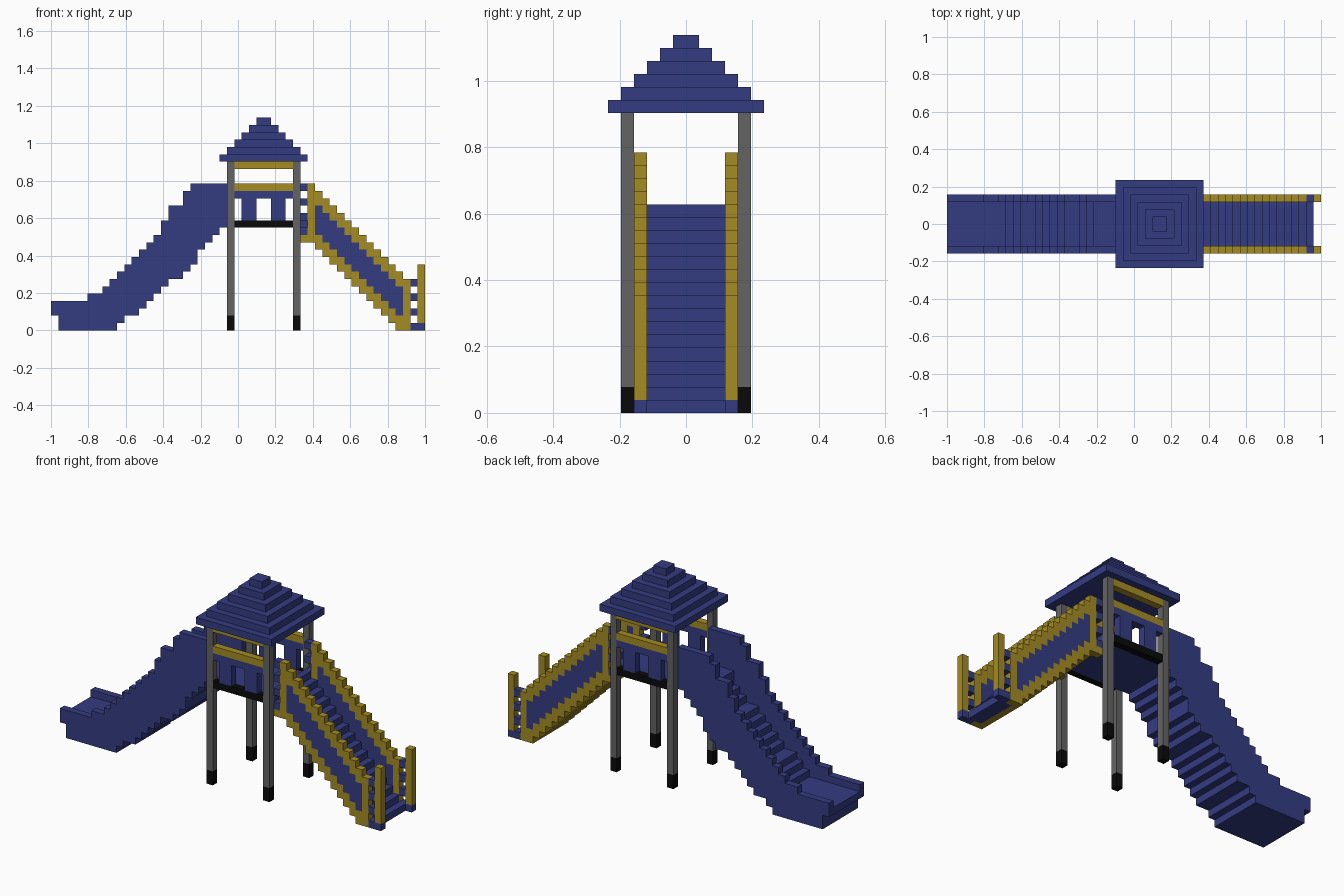
import bpy, bmesh

cube = bpy.data.objects.get("Cube")
if cube:
    bpy.data.objects.remove(cube, do_unlink=True)

U = 2 / 51          # one block


def material(name, rgb):
    m = bpy.data.materials.new(name)
    m.use_nodes = True
    m.diffuse_color = (*rgb, 1)
    bsdf = m.node_tree.nodes["Principled BSDF"]
    bsdf.inputs["Base Color"].default_value = (*rgb, 1)
    bsdf.inputs["Roughness"].default_value = 0.8
    return m


BLUE = material("blue", (0.034, 0.045, 0.222))
YELLOW = material("yellow", (0.376, 0.262, 0.017))
GREY = material("grey", (0.127, 0.127, 0.127))
BLACK = material("black", (0.003, 0.003, 0.003))


def finish(name, bm, mat):
    bmesh.ops.recalc_face_normals(bm, faces=bm.faces)
    # block units, with the x index counted from the slide end
    for v in bm.verts:
        v.co = (v.co.x * U - 1, v.co.y * U, v.co.z * U)
    mesh = bpy.data.meshes.new(name)
    bm.to_mesh(mesh)
    bm.free()
    mesh.materials.append(mat)
    obj = bpy.data.objects.new(name, mesh)
    bpy.context.collection.objects.link(obj)


def box(name, mat, x, y, z):
    bm = bmesh.new()
    bmesh.ops.create_cube(bm, size=1)
    for v in bm.verts:
        v.co = [a if c < 0 else b for c, (a, b) in zip(v.co, (x, y, z))]
    finish(name, bm, mat)


def stepped(name, mat, start, bottoms, tops, y):
    """Extrude a stepped outline, one column per block, across y."""
    low, high = [], []
    for i, (b, t) in enumerate(zip(bottoms, tops)):
        for x in (start + i, start + i + 1):
            for line, p in ((low, (x, b)), (high, (x, t))):
                # merge level runs
                if len(line) > 1 and line[-1][1] == line[-2][1] == p[1]:
                    line.pop()
                if not line or line[-1] != p:
                    line.append(p)
    bm = bmesh.new()
    face = bm.faces.new([bm.verts.new((x, y[0], z)) for x, z in low + high[::-1]])
    geo = bmesh.ops.extrude_face_region(bm, geom=[face])["geom"]
    moved = [g for g in geo if isinstance(g, bmesh.types.BMVert)]
    bmesh.ops.translate(bm, verts=moved, vec=(0, y[1] - y[0], 0))
    finish(name, bm, mat)


# Stepped pyramid roof
for k in range(6):
    h = 6 - k
    box(f"roof_tier_{k + 1}", BLUE, (29 - h, 29 + h), (-h, h), (23 + k, 24 + k))

# Platform
box("platform_floor", BLUE, (24, 34), (-4, 4), (14, 15))

# Slide bed and wall profiles
slide_low = [2] + [0] * 8 + [1, 2, 2, 3, 4, 5, 6, 7, 7, 8, 9, 11, 12, 13, 14]
wall_top = [4] * 5 + [5, 5, 6, 7, 8, 9, 10, 11, 12, 13, 15, 17, 17, 19] + [20] * 5
bed_top = [3 if i < 8 else min(15, b + 4) for i, b in enumerate(slide_low)]
stepped("slide_bed", BLUE, 0, slide_low, bed_top, (-3, 3))

# Stair treads and soffit
steps = range(34, 50)
stepped("stair_treads", BLUE, 34, [max(0, 48 - i) for i in steps],
        [50 - i for i in steps], (-3, 3))
under = range(34, 48)
stepped("stair_soffit", YELLOW, 34, [47 - i for i in under],
        [49 - i for i in under], (-3, 3))

for side, s in (("left", 1), ("right", -1)):
    front = "back" if s > 0 else "front"
    inner = sorted((3 * s, 4 * s))
    outer = sorted((4 * s, 5 * s))

    # Posts with dark feet
    for end, x in (("slide", 24), ("stair", 33)):
        box(f"{front}_{end}_post", GREY, (x, x + 1), outer, (2, 23))
        box(f"{front}_{end}_foot", BLACK, (x, x + 1), outer, (0, 2))

    # Platform railing
    box(f"{front}_top_beam", YELLOW, (25, 33), outer, (22, 23))
    box(f"{front}_hand_rail", YELLOW, (25, 33), outer, (19, 20))
    box(f"{front}_lower_rail", BLUE, (25, 33), outer, (18, 19))
    box(f"{front}_floor_beam", BLACK, (25, 33), outer, (14, 15))
    for n, x in enumerate((26, 30)):
        box(f"{front}_baluster_{n + 1}", BLUE, (x, x + 2), outer, (15, 18))

    # Slide side wall
    stepped(f"{front}_slide_wall", BLUE, 0, slide_low, wall_top, inner)

    # Stair side: panel framed by rails and uprights
    cols = range(36, 48)
    for part, mat, lo, hi in (("bottom_rail", YELLOW, 47, 49),
                              ("panel", BLUE, 49, 53),
                              ("top_rail", YELLOW, 53, 55)):
        stepped(f"{front}_stair_{part}", mat, 36, [lo - i for i in cols],
                [hi - i for i in cols], inner)
    box(f"{front}_stair_upper_upright", YELLOW, (35, 36), inner, (12, 20))
    box(f"{front}_stair_lower_upright", YELLOW, (48, 49), inner, (0, 7))
    box(f"{front}_stair_upper_bracket", YELLOW, (34, 35), inner, (12, 13))
    box(f"{front}_stair_end_post", YELLOW, (50, 51), inner, (1, 9))
    box(f"{front}_stair_end_foot", BLUE, (50, 51), inner, (0, 1))

    # Short rungs joining the uprights
    for n in range(4):
        for end, x, z in (("upper", 34, 13), ("lower", 49, 0)):
            box(f"{front}_{end}_rung_{n + 1}", BLUE, (x, x + 1), inner,
                (z + 2 * n, z + 2 * n + 1))
